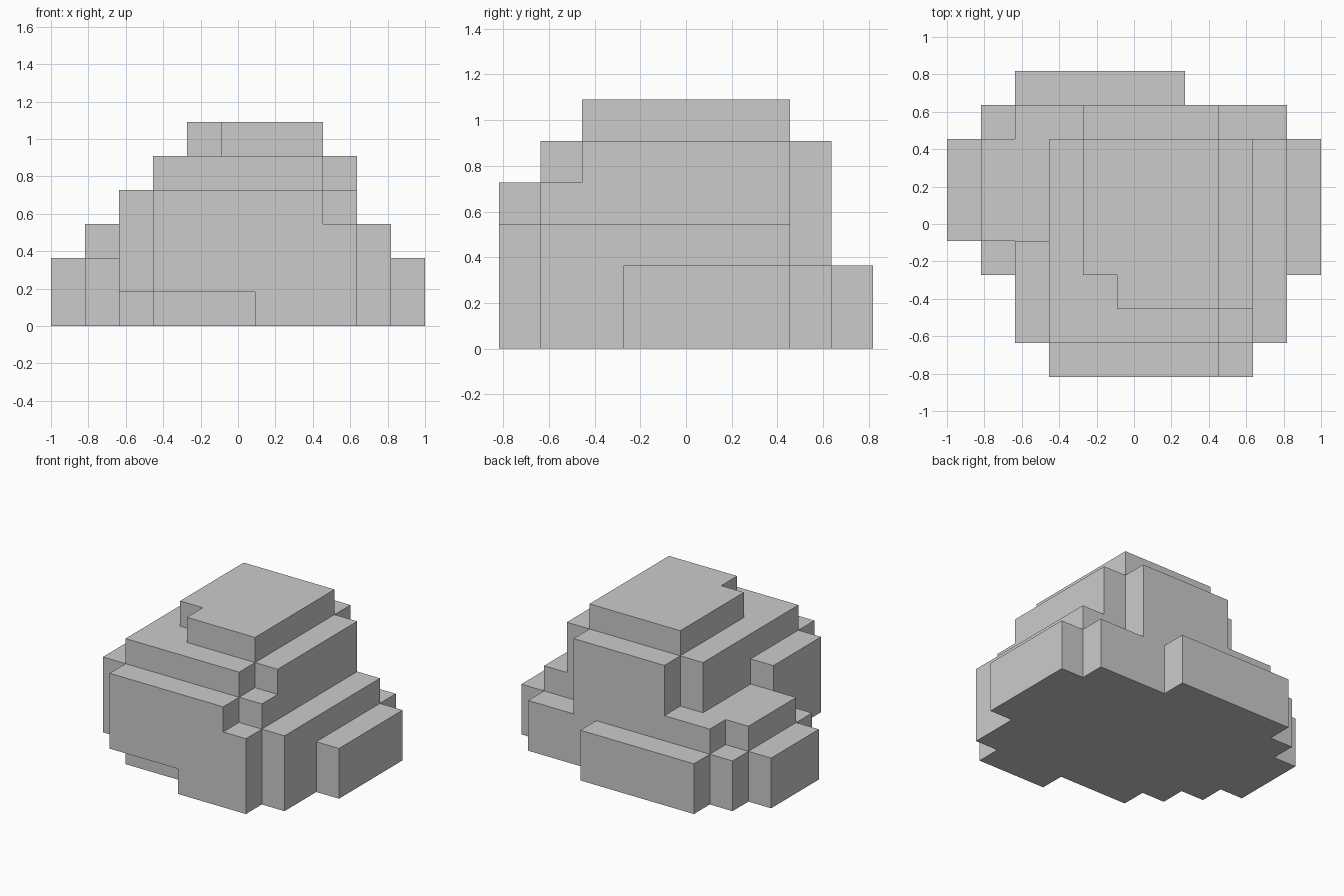
import bpy, bmesh
from mathutils import Vector

if "Cube" in bpy.data.objects:
    bpy.data.objects.remove(bpy.data.objects["Cube"])

U = 2 / 11                      # one block edge
SIZE = (11, 9)                  # footprint in blocks

# Blocky masses: x0, x1, y0, y1, z0, z1 in block units
MASSES = [
    (3, 8, 1, 7, 0, 5),                          # core
    (4, 8, 3, 7, 5, 6), (5, 8, 2, 3, 5, 6),      # cap with a clipped corner
    (8, 9, 2, 7, 0, 5), (8, 9, 1, 2, 0, 4),      # right shoulder
    (4, 8, 7, 8, 0, 5), (2, 4, 7, 8, 0, 3),      # back bulge
    (2, 7, 8, 9, 0, 2), (8, 10, 7, 8, 0, 2),     # back ledges
    (6, 9, 0, 1, 0, 3), (3, 8, 0, 1, 1, 4),      # front, undercut on the left
    (2, 3, 1, 4, 1, 4), (2, 3, 2, 4, 0, 1),      # left shoulder
    (1, 3, 4, 7, 0, 3), (1, 2, 3, 4, 0, 2),      # left steps
    (1, 2, 7, 8, 0, 2), (0, 1, 4, 7, 0, 2),
    (9, 10, 1, 7, 0, 3), (10, 11, 3, 7, 0, 2),   # right steps
]

# Fill the block grid
cells = {(x, y, z)
         for x0, x1, y0, y1, z0, z1 in MASSES
         for x in range(x0, x1) for y in range(y0, y1) for z in range(z0, z1)}

# Outer skin: one quad wherever a block meets empty space
bm = bmesh.new()
for cell in cells:
    for axis in range(3):
        for side in (0, 1):
            neighbour = list(cell)
            neighbour[axis] += 2 * side - 1
            if tuple(neighbour) in cells:
                continue
            a, b = (axis + 1) % 3, (axis + 2) % 3
            loop = [(0, 0), (1, 0), (1, 1), (0, 1)]
            corners = []
            for s, t in (loop if side else loop[::-1]):
                p = list(cell)
                p[axis] += side
                p[a] += s
                p[b] += t
                corners.append(bm.verts.new(Vector((p[0] - SIZE[0] / 2,
                                                    p[1] - SIZE[1] / 2,
                                                    p[2])) * U))
            bm.faces.new(corners)

# Weld and merge flat areas into single faces
bmesh.ops.remove_doubles(bm, verts=bm.verts[:], dist=1e-4)
bmesh.ops.dissolve_limit(bm, angle_limit=0.01, verts=bm.verts[:], edges=bm.edges[:])

mesh = bpy.data.meshes.new("blocky_boulder")
bm.to_mesh(mesh)
bm.free()
bpy.context.collection.objects.link(bpy.data.objects.new("blocky_boulder", mesh))
